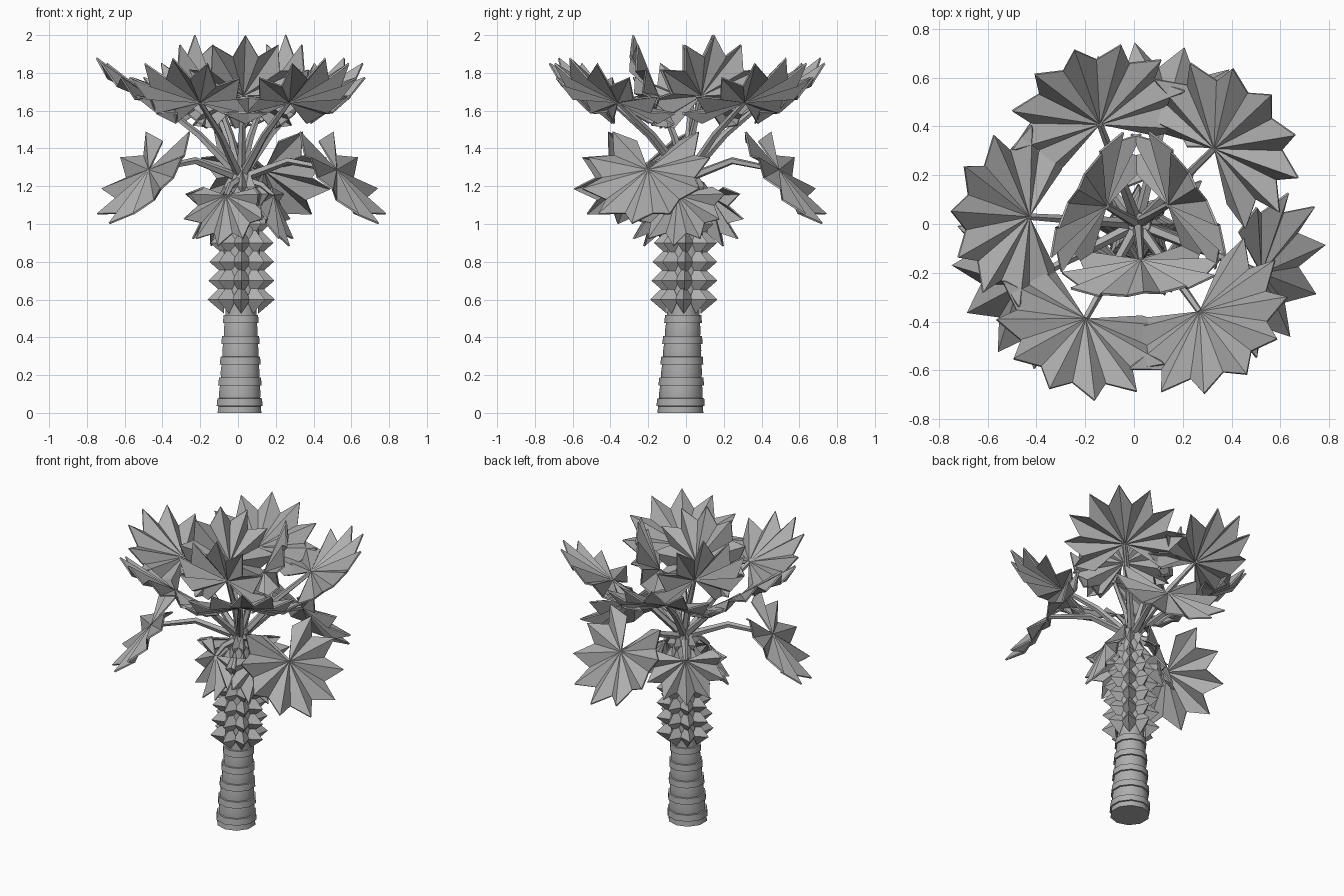
import bpy, bmesh, math
from mathutils import Vector

if "Cube" in bpy.data.objects:
    bpy.data.objects.remove(bpy.data.objects["Cube"])

grey = bpy.data.materials.new("mid_grey")
grey.diffuse_color = (0.42, 0.42, 0.42, 1)
grey.use_nodes = True
grey.node_tree.nodes["Principled BSDF"].inputs["Base Color"].default_value = grey.diffuse_color


def make(name, verts, faces, smooth=None):
    me = bpy.data.meshes.new(name)
    me.from_pydata([tuple(v) for v in verts], [], faces)
    bm = bmesh.new()
    bm.from_mesh(me)
    bmesh.ops.recalc_face_normals(bm, faces=bm.faces)
    bm.to_mesh(me)
    bm.free()
    me.materials.append(grey)
    ob = bpy.data.objects.new(name, me)
    bpy.context.collection.objects.link(ob)
    if smooth:
        me.shade_smooth()
        me.set_sharp_from_angle(angle=math.radians(smooth))
    return ob


def tube(name, centres, radii, sides, axes=None):
    """Loft of polygon rings; axes gives a (u, v) frame for each ring."""
    verts, faces = [], []
    for i, (c, r) in enumerate(zip(centres, radii)):
        u, v = axes[i] if axes else (Vector((1, 0, 0)), Vector((0, 1, 0)))
        for k in range(sides):
            a = math.tau * (k + 0.5) / sides
            verts.append(Vector(c) + r * (math.cos(a) * u + math.sin(a) * v))
        if i:
            for k in range(sides):
                a, b = (i - 1) * sides + k, (i - 1) * sides + (k + 1) % sides
                faces.append((a, b, b + sides, a + sides))
    faces.append(tuple(range(sides)))
    faces.append(tuple(range(len(verts) - sides, len(verts))))
    return make(name, verts, faces, 46)


def radial(az, el):
    a, e = math.radians(az), math.radians(el)
    return Vector((math.cos(a) * math.cos(e), math.sin(a) * math.cos(e), math.sin(e)))


def fan(name, hub, az, el, size, spread=125, n=9, cup=0.0, pleat=0.028):
    """Pleated fan leaf: raised tips and sunken notches alternate round the hub."""
    d, s = radial(az, el), radial(az + 90, 0)
    nrm = d.cross(s)
    verts, faces = [Vector(hub)], []
    for i in range(2 * n + 1):
        t = i / n - 1
        a = math.radians(spread) * t
        tip = i % 2
        r = size * (1 - 0.12 * t * t) * (1.0 if tip else 0.74)
        off = cup * math.sin(a) ** 2 + (pleat if tip else -pleat)
        verts.append(Vector(hub) + r * (math.cos(a) * d + math.sin(a) * s) + off * nrm)
        if i:
            faces.append((0, i, i + 1))
    ob = make(name, verts, faces)
    m = ob.modifiers.new("thickness", 'SOLIDIFY')
    m.thickness = 0.01
    m.offset = 0


def stalk(name, pts, r0=0.025, r1=0.014):
    pts = [Vector(p) for p in pts]
    axes, radii = [], []
    for i in range(len(pts)):
        t = (pts[min(i + 1, len(pts) - 1)] - pts[max(i - 1, 0)]).normalized()
        u = t.cross(Vector((0.13, 0.31, 1))).normalized()
        axes.append((u, t.cross(u)))
        radii.append(r0 + (r1 - r0) * i / (len(pts) - 1))
    tube(name, pts, radii, 5, axes)


def axis(z):
    """Slightly leaning trunk centre line."""
    return Vector((0.008 + 0.014 * min(z, 1), -0.03 + 0.03 * min(z, 1), z))


# Ringed trunk: each segment widens into a raised band
cs, rs = [], []
for i in range(5):
    z = 0.11 * i
    r = 0.127 - 0.007 * i
    for dz, dr in ((0, -0.005), (0.035, -0.009), (0.036, 0.001), (0.077, -0.003), (0.078, -0.013)):
        cs.append(axis(z + dz))
        rs.append(r + dr)
for z, r in ((0.55, 0.085), (0.9, 0.1), (1.1, 0.08), (1.3, 0.045)):
    cs.append(axis(z))
    rs.append(r)
tube("trunk", cs, rs, 10)

# Pointed leaf bases, in rows round the upper trunk
verts, faces = [], []
up = Vector((0, 0, 1))
for row in range(7):
    z = 0.6 + 0.1 * row
    k = 1 - 0.02 * row - 0.11 * max(0, row - 3)
    for j in range(8):
        c, s, o = axis(z), radial(45 * j + 90, 0), radial(45 * j, 0)
        b = len(verts)
        verts += [c + o * 0.09 * k - up * 0.075, c + o * 0.09 * k + s * 0.05 * k,
                  c + o * 0.09 * k + up * 0.085, c + o * 0.09 * k - s * 0.05 * k,
                  c + o * 0.178 * k]
        faces += [(b + i, b + (i + 1) % 4, b + 4) for i in range(4)]
        faces.append((b + 3, b + 2, b + 1, b))
make("leaf_bases", verts, faces)

crown = Vector((0.015, 0, 1.24))

# Upper ring of spreading fans
for i, (x, y) in enumerate([(-0.43, 0.03), (-0.14, 0.41), (0.33, 0.31), (0.27, -0.36), (-0.2, -0.39)]):
    hub = Vector((x, y, 1.645))
    az = math.degrees(math.atan2(y, x))
    fan(f"upper_fan_{i}", hub, az, 32, 0.395, spread=128, cup=-0.01)
    mid = crown.lerp(hub, 0.5) + Vector((0, 0, 0.03))
    stalk(f"upper_stalk_{i}", [crown, mid, hub])

# Steep fans at the heart of the crown
for i, az in enumerate((32, 150, 275)):
    hub = crown + radial(az, 0) * 0.15
    hub.z = 1.68
    fan(f"heart_fan_{i}", hub, az, 63, 0.345, spread=138, cup=-0.06)
    mid = crown.lerp(hub, 0.5) - radial(az, 0) * 0.015
    stalk(f"heart_stalk_{i}", [crown, mid, hub])

# Lower drooping fans on arched stalks
for i, (x, y) in enumerate([(0.52, -0.2), (0.14, 0.49), (-0.47, -0.25)]):
    hub = Vector((x, y, 1.285))
    az = math.degrees(math.atan2(y, x))
    fan(f"drooping_fan_{i}", hub, az, -54, 0.37, spread=150, cup=0.0)
    mid = crown.lerp(hub, 0.5)
    mid.z = 1.335
    stalk(f"drooping_stalk_{i}", [crown, mid, hub])

# Small hanging fans against the trunk
for i, az in enumerate((240, 345, 130)):
    hub = axis(1.15) + radial(az, 0) * 0.17
    fan(f"hanging_fan_{i}", hub, az, -76, 0.28, spread=108, n=7, cup=-0.03, pleat=0.02)
    stalk(f"hanging_stalk_{i}", [crown, crown.lerp(hub, 0.5) + radial(az, 20) * 0.03, hub])
